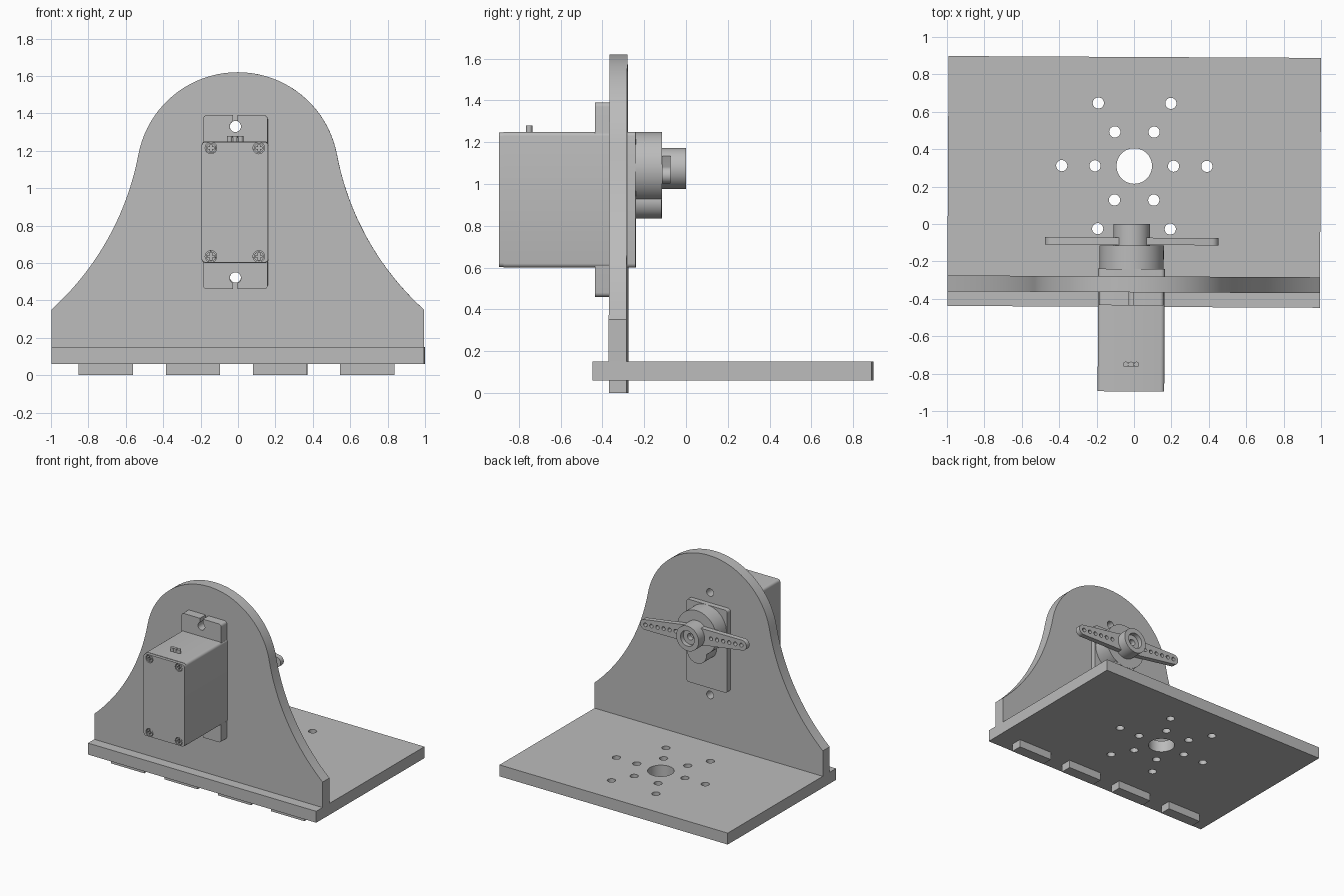
import bpy, bmesh
from math import sin, cos, pi, radians, atan2
from mathutils import Matrix

cube = bpy.data.objects.get("Cube")
if cube:
    bpy.data.objects.remove(cube, do_unlink=True)

grey = bpy.data.materials.new("plain grey")
grey.use_nodes = True
COLOUR = (0.5, 0.5, 0.5, 1)
grey.diffuse_color = COLOUR
grey.node_tree.nodes["Principled BSDF"].inputs["Base Color"].default_value = COLOUR

YAW = Matrix.Rotation(-0.005, 4, 'Z')
parts = []


def arc(cx, cy, r, a0, a1, n=12):
    """Points along an arc, angles in degrees."""
    return [(cx + r * cos(radians(a0 + (a1 - a0) * i / n)),
             cy + r * sin(radians(a0 + (a1 - a0) * i / n))) for i in range(n + 1)]


def circle(cx, cy, r, n=32):
    return arc(cx, cy, r, 0, 360, n)[:-1]


def round_rect(x0, x1, y0, y1, r):
    pts = []
    for cx, cy, a in ((x1 - r, y1 - r, 0), (x0 + r, y1 - r, 90),
                      (x0 + r, y0 + r, 180), (x1 - r, y0 + r, 270)):
        pts += arc(cx, cy, r, a, a + 90, 4)
    return pts


def prism(name, loops, axis, lo, hi):
    """Extrude an outline with holes along z, or along y from an xz drawing."""
    curve = bpy.data.curves.new(name, 'CURVE')
    curve.dimensions = '2D'
    curve.fill_mode = 'BOTH'
    curve.extrude = (hi - lo) / 2
    for loop in loops:
        spline = curve.splines.new('POLY')
        spline.points.add(len(loop) - 1)
        for p, (x, y) in zip(spline.points, loop):
            p.co = (x, y, 0, 1)
        spline.use_cyclic_u = True
    tmp = bpy.data.objects.new(name, curve)
    bpy.context.collection.objects.link(tmp)
    deps = bpy.context.evaluated_depsgraph_get()
    mesh = bpy.data.meshes.new_from_object(tmp.evaluated_get(deps))
    bpy.data.objects.remove(tmp, do_unlink=True)
    mid = (lo + hi) / 2
    if axis == 'Y':
        place = Matrix.Translation((0, mid, 0)) @ Matrix.Rotation(pi / 2, 4, 'X')
    else:
        place = Matrix.Translation((0, 0, mid))
    bm = bmesh.new()
    bm.from_mesh(mesh)
    bmesh.ops.remove_doubles(bm, verts=bm.verts, dist=1e-5)
    bmesh.ops.recalc_face_normals(bm, faces=bm.faces)
    bm.transform(YAW @ place)
    bm.to_mesh(mesh)
    bm.free()
    mesh.materials.clear()
    mesh.materials.append(grey)
    obj = bpy.data.objects.new(name, mesh)
    bpy.context.collection.objects.link(obj)
    parts.append(obj)
    return obj


# Base plate with a centre bore and two rings of six holes
HALF = 0.996
holes = [circle(0, 0.31, 0.095, 48)]
for ring in (0.21, 0.388):
    holes += [circle(ring * cos(k * pi / 3), 0.31 + ring * sin(k * pi / 3), 0.03, 24)
              for k in range(6)]
prism("base_plate", [[(-HALF, -0.443), (HALF, -0.443), (HALF, 0.893), (-HALF, 0.893)]] + holes,
      'Z', 0.06, 0.15)

# Bell-shaped upright wall: round crown flowing into concave flanks
CX = -0.012
SCREWS = (0.525, 1.33)
flank_c = (1.995, 1.456)
join = degrees_join = atan2(0.1, 0.53) * 180 / pi
foot = atan2(0.35 - flank_c[1], HALF - flank_c[0]) * 180 / pi + 360
right = [(HALF, 0.15)] + arc(*flank_c, 1.49, foot, 180 + join, 20)
crown = arc(0, 1.08, 0.54, join, 180 - join, 40)
left = [(-x, z) for x, z in reversed(right)]
prism("upright_wall", [right + crown[1:-1] + left] + [circle(CX, z, 0.03, 24) for z in SCREWS],
      'Y', -0.365, -0.28)

# Tabs of the wall that pass through the base
for i in range(4):
    x = -0.85 + i * 0.466
    prism(f"wall_tab_{i + 1}", [[(x, 0), (x + 0.29, 0), (x + 0.29, 0.1), (x, 0.1)]],
          'Y', -0.365, -0.28)

# Motor case and its front cover with screw wells
W = 0.178
corners = [(CX + sx * 0.128, z) for sx in (-1, 1) for z in (0.635, 1.215)]
prism("motor_case", [round_rect(CX - W, CX + W, 0.6, 1.25, 0.02)], 'Y', -0.872, -0.24)
prism("motor_cover", [round_rect(CX - W, CX + W, 0.603, 1.247, 0.02)]
      + [circle(x, z, 0.031, 24) for x, z in corners], 'Y', -0.895, -0.87)


def cross(cx, cz, a, b):
    pts = [(a, b), (b, b), (b, a), (-b, a), (-b, b), (-a, b),
           (-a, -b), (-b, -b), (-b, -a), (b, -a), (b, -b), (a, -b)]
    return [(cx + x, cz + z) for x, z in pts]


for i, (x, z) in enumerate(corners):
    prism(f"cover_screw_{i + 1}", [circle(x, z, 0.026, 24), cross(x, z, 0.018, 0.005)],
          'Y', -0.892, -0.868)

# Mounting flange with a keyhole slot at each end
F = 0.173
slot = 0.0125
key_top = [(CX + slot, 1.39)] + arc(CX, 1.33, 0.03, 65, -245, 24) + [(CX - slot, 1.39)]
upper = arc(CX + F - 0.02, 1.37, 0.02, 0, 90, 4) + key_top + arc(CX - F + 0.02, 1.37, 0.02, 90, 180, 4)
lower = [(x, 2 * 0.925 - z) for x, z in reversed(upper)]
prism("mounting_flange", [upper + lower], 'Y', -0.435, -0.365)

# Cable outlet on top of the case
prism("cable_outlet", [[(-0.05, -0.762), (0.025, -0.762), (0.025, -0.74), (-0.05, -0.74)]],
      'Z', 1.24, 1.27)
for i in range(3):
    prism(f"cable_{i + 1}", [circle(CX + (i - 1) * 0.029, -0.751, 0.015, 16)], 'Z', 1.24, 1.28)

# Gear housing and small side boss
HZ = 1.075
prism("gear_housing", [circle(CX, HZ + 0.003, 0.172, 64)], 'Y', -0.245, -0.115)
prism("gear_boss", [circle(CX, 0.92, 0.085, 40)], 'Y', -0.245, -0.116)


# Double-ended horn, slightly tilted, with a row of holes on each side
def tilt(loop, angle=radians(-4.5)):
    return [(CX + x * cos(angle) - z * sin(angle), HZ + x * sin(angle) + z * cos(angle))
            for x, z in loop]


arm = (arc(0.425, 0, 0.04, -85, 85) + [(0.06, 0.066), (-0.06, 0.066)]
       + arc(-0.425, 0, 0.04, 95, 265) + [(-0.06, -0.066), (0.06, -0.066)])
arm_holes = [circle(s * (0.155 + 0.053 * k), 0, 0.015, 16) for s in (-1, 1) for k in range(6)]
prism("horn_arm", [tilt(loop) for loop in [arm] + arm_holes], 'Y', -0.112, -0.073)
prism("horn_hub", [circle(CX, HZ, 0.098, 48), circle(CX, HZ, 0.06, 40)], 'Y', -0.118, 0)
prism("hub_screw", [circle(CX, HZ, 0.061, 40), circle(CX, HZ, 0.025, 24)], 'Y', -0.1, -0.035)

# Smooth the round surfaces, keep edges crisp
bpy.ops.object.select_all(action='DESELECT')
for obj in parts:
    obj.select_set(True)
bpy.context.view_layer.objects.active = parts[0]
bpy.ops.object.shade_smooth_by_angle(angle=radians(30))
